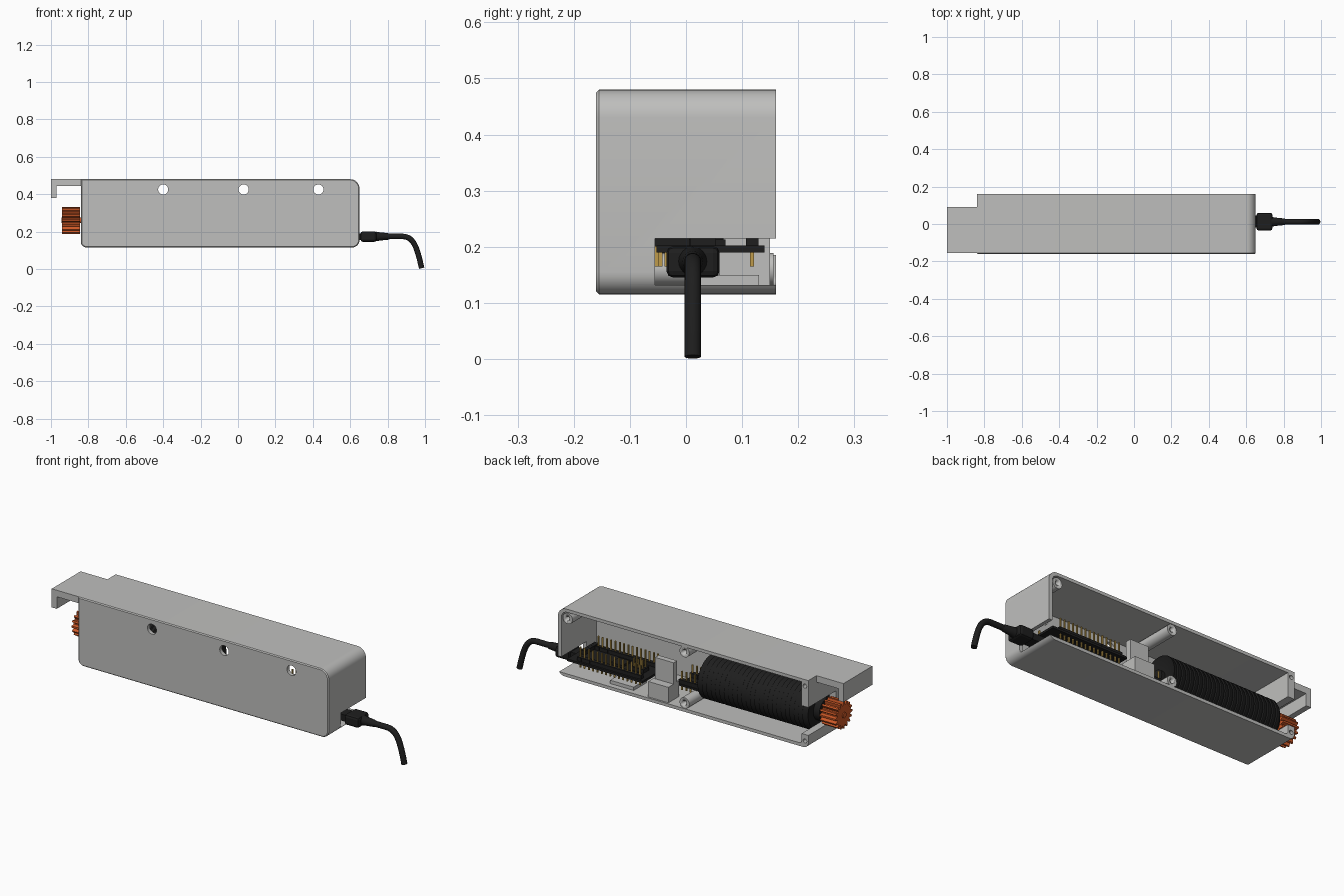
import bpy, bmesh, math
from mathutils import Vector, Matrix

old = bpy.data.objects.get("Cube")
if old:
    bpy.data.objects.remove(old, do_unlink=True)


def material(name, rgb, rough=0.6):
    m = bpy.data.materials.new(name)
    m.use_nodes = True
    m.diffuse_color = (*rgb, 1)
    bsdf = m.node_tree.nodes["Principled BSDF"]
    bsdf.inputs["Base Color"].default_value = (*rgb, 1)
    bsdf.inputs["Roughness"].default_value = rough
    return m


GREY = material("light grey plastic", (0.52, 0.52, 0.51))
BLACK = material("black plastic", (0.013, 0.013, 0.013))
ORANGE = material("orange plastic", (0.62, 0.10, 0.02))
GOLD = material("gold pins", (0.52, 0.33, 0.07))


def finish(name, bm, mat, smooth=False):
    bmesh.ops.recalc_face_normals(bm, faces=bm.faces)
    me = bpy.data.meshes.new(name)
    bm.to_mesh(me)
    bm.free()
    me.materials.append(mat)
    ob = bpy.data.objects.new(name, me)
    bpy.context.collection.objects.link(ob)
    if smooth:
        activate(ob)
        bpy.ops.object.shade_smooth_by_angle(angle=math.radians(35))
    return ob


def activate(ob):
    bpy.ops.object.select_all(action='DESELECT')
    ob.select_set(True)
    bpy.context.view_layer.objects.active = ob


def add_box(bm, x, y, z):
    mid = Vector([(a + b) / 2 for a, b in (x, y, z)])
    size = [b - a for a, b in (x, y, z)]
    bmesh.ops.create_cube(bm, size=1, matrix=Matrix.Translation(mid) @ Matrix.Diagonal((*size, 1)))


def box(name, x, y, z, mat, bevel=0):
    bm = bmesh.new()
    add_box(bm, x, y, z)
    if bevel:
        bmesh.ops.bevel(bm, geom=bm.edges[:], offset=bevel, segments=2, affect='EDGES', profile=0.5)
    return finish(name, bm, mat)


def prism(name, outline, y0, y1, mat, smooth=True):
    """Extrude an (x, z) outline along y."""
    bm = bmesh.new()
    face = bm.faces.new([bm.verts.new((x, y0, z)) for x, z in outline])
    new = bmesh.ops.extrude_face_region(bm, geom=[face])["geom"]
    bmesh.ops.translate(bm, vec=(0, y1 - y0, 0), verts=[v for v in new if isinstance(v, bmesh.types.BMVert)])
    return finish(name, bm, mat, smooth)


def rounded(x0, x1, z0, z1, radii):
    """Outline with a radius per corner: lower left, lower right, upper right, upper left."""
    pts = []
    corners = [(x0, z0, 1, 1), (x1, z0, -1, 1), (x1, z1, -1, -1), (x0, z1, 1, -1)]
    for i, ((x, z, sx, sz), r) in enumerate(zip(corners, radii)):
        if not r:
            pts.append((x, z))
            continue
        for k in range(9):
            a = math.pi + (i + k / 8) * math.pi / 2
            pts.append((x + sx * r + r * math.cos(a), z + sz * r + r * math.sin(a)))
    return pts


def lathe(name, profile, axis_y, axis_z, mat, steps=40):
    """Spin (x, radius) points about a line parallel to x."""
    bm = bmesh.new()
    rings = [[bm.verts.new((x, axis_y + r * math.cos(t * math.tau / steps),
                            axis_z + r * math.sin(t * math.tau / steps)))
              for t in range(steps)] for x, r in profile]
    for a, b in zip(rings, rings[1:]):
        for i in range(steps):
            j = (i + 1) % steps
            bm.faces.new((a[i], a[j], b[j], b[i]))
    bm.faces.new(rings[0])
    bm.faces.new(rings[-1])
    return finish(name, bm, mat, True)


def circle(x, z, r, n=28):
    return [(x + r * math.cos(i * math.tau / n), z + r * math.sin(i * math.tau / n)) for i in range(n)]


def cut(target, cutter):
    mod = target.modifiers.new("cut", 'BOOLEAN')
    mod.operation = 'DIFFERENCE'
    mod.solver = 'EXACT'
    mod.object = cutter
    activate(target)
    bpy.ops.object.modifier_apply(modifier=mod.name)
    bpy.data.objects.remove(cutter, do_unlink=True)


# Housing: rounded tray open at the back
X0, X1, Z0, Z1 = -0.84, 0.65, 0.115, 0.48
F, B = -0.16, 0.16
case = prism("housing", rounded(X0, X1, Z0, Z1, (0.03, 0.04, 0.05, 0)), F, B, GREY, False)
bm = bmesh.new()
bm.from_mesh(case.data)
rim = [e for e in bm.edges if all(v.co.y < F + 0.001 for v in e.verts)]
bmesh.ops.bevel(bm, geom=rim, offset=0.005, segments=1, affect='EDGES')
bm.to_mesh(case.data)
bm.free()
cut(case, prism("cavity", rounded(X0 + 0.04, X1 - 0.02, Z0 + 0.017, Z1 - 0.017,
                                  (0.015, 0.025, 0.035, 0)), F + 0.02, B + 0.1, GREY, False))
# Screw driver holes in the front, cable window, shaft slot, and end wall screw holes
for x in (-0.40, 0.03, 0.43):
    cut(case, prism("hole", circle(x, 0.425, 0.027), F - 0.1, F + 0.1, GREY))
cut(case, box("window", (X1 - 0.05, X1 + 0.1), (-0.055, 0.3), (0.132, 0.215), GREY))
cut(case, box("slot", (X0 - 0.1, X0 + 0.1), (-0.075, 0.3), (0.185, 0.335), GREY))
for z in (0.15, 0.445):
    cut(case, prism("hole", circle(X0 + 0.02, z, 0.011, 16), 0.06, 0.3, GREY))
activate(case)
bpy.ops.object.shade_smooth_by_angle(angle=math.radians(30))

# Hook on the end
prism("end_hook", [(X0 + 0.005, Z1), (-1, Z1), (-1, 0.38), (-0.97, 0.38), (-0.97, 0.445), (X0 + 0.005, 0.445)],
      -0.155, 0.09, GREY, False)

# Screw posts running front to back
for name, x, z in (("upper_middle_post", -0.1, 0.435), ("lower_middle_post", -0.1, 0.16),
                   ("corner_post", 0.595, 0.428)):
    post = prism(name, circle(x, z, 0.029), F + 0.015, B - 0.004, GREY)
    cut(post, prism("hole", circle(x, z, 0.012, 16), 0.05, 0.3, GREY))

# Motor supports and the centre bracket
for i, x in enumerate((-0.32, -0.54, -0.76)):
    box(f"motor_rib_{i + 1}", (x - 0.01, x + 0.01), (F + 0.01, -0.03), (Z0 + 0.01, 0.40), GREY)
box("bracket_base", (0.0, 0.12), (0.06, 0.15), (Z0 + 0.01, 0.215), GREY)
box("bracket_tab", (0.0, 0.11), (0.075, 0.105), (0.21, 0.33), GREY)
box("board_rest", (0.22, 0.36), (0.02, 0.13), (Z0 + 0.01, 0.15), GREY)

# Motor with ringed body
profile = [(-0.835, 0.06), (-0.80, 0.06), (-0.80, 0.105)]
x = -0.795
while x < -0.17:
    profile += [(x, 0.109), (x + 0.012, 0.115), (x + 0.022, 0.115)]
    x += 0.026
profile += [(-0.155, 0.105), (-0.155, 0.04), (-0.135, 0.04)]
lathe("motor", profile, 0, 0.26, BLACK)
lathe("motor_shaft", [(-0.945, 0.015), (-0.82, 0.015)], 0, 0.26, ORANGE, 16)

# Toothed gear
bm = bmesh.new()
TEETH = 16
ends = []
for x in (-0.94, -0.845):
    ring = []
    for i in range(TEETH):
        for off, r in ((-0.38, 0.055), (-0.16, 0.072), (0.16, 0.072), (0.38, 0.055)):
            a = (i + off) * math.tau / TEETH
            ring.append(bm.verts.new((x, r * math.cos(a), 0.26 + r * math.sin(a))))
    ends.append(ring)
    bm.faces.new(ring)
for i in range(len(ends[0])):
    bm.faces.new((ends[0][i - 1], ends[0][i], ends[1][i], ends[1][i - 1]))
finish("gear", bm, ORANGE)

# Controller board, header strips and pins
box("controller_board", (0.16, 0.61), (-0.053, 0.14), (0.19, 0.202), BLACK)
box("board_chip", (0.33, 0.40), (0.0, 0.07), (0.20, 0.213), BLACK)
box("driver_board", (-0.12, 0.0), (-0.06, 0.06), (0.19, 0.20), BLACK)
pins = bmesh.new()
strips = bmesh.new()


def pin_row(start, step, count, top):
    for i in range(count):
        x, y = (s + d * i for s, d in zip(start, step))
        add_box(pins, (x - 0.0035, x + 0.0035), (y - 0.0035, y + 0.0035), (0.165, top))
        add_box(strips, (x - 0.0125, x + 0.0125), (y - 0.0115, y + 0.0115), (0.20, 0.222))


for y in (-0.035, 0.118):
    pin_row((0.19, y), (0.0254, 0), 15, 0.275)
for y in (0.03, 0.055):
    pin_row((0.22, y), (0.0254, 0), 3, 0.265)
for y in (-0.045, 0.045):
    pin_row((-0.11, y), (0.0254, 0), 5, 0.265)
pin_row((0.575, -0.052), (0, 0.0235), 5, 0.215)
finish("gold_pins", pins, GOLD)
finish("header_strips", strips, BLACK)

# Plug and cable
CY, CZ = 0.012, 0.174
box("plug_tip", (0.56, 0.67), (-0.02, 0.045), (0.155, 0.19), BLACK)
box("plug", (0.655, 0.74), (-0.035, 0.06), (0.145, 0.201), BLACK, 0.012)
lathe("strain_relief", [(0.735, 0.026), (0.76, 0.022), (0.80, 0.018), (0.81, 0.015)], CY, CZ, BLACK, 24)
curve = bpy.data.curves.new("cable", 'CURVE')
curve.dimensions = '3D'
curve.bevel_depth = 0.015
curve.bevel_resolution = 5
curve.resolution_u = 10
curve.use_fill_caps = True
sp = curve.splines.new('BEZIER')
path = [((0.79, CZ), (0.04, 0)), ((0.88, CZ), (0.04, 0)),
        ((0.955, 0.105), (0.014, -0.04)), ((0.982, 0.004), (0.007, -0.03))]
sp.bezier_points.add(len(path) - 1)
for p, ((x, z), (dx, dz)) in zip(sp.bezier_points, path):
    p.co = (x, CY, z)
    p.handle_left = (x - dx, CY, z - dz)
    p.handle_right = (x + dx, CY, z + dz)
curve.materials.append(BLACK)
bpy.context.collection.objects.link(bpy.data.objects.new("cable", curve))
